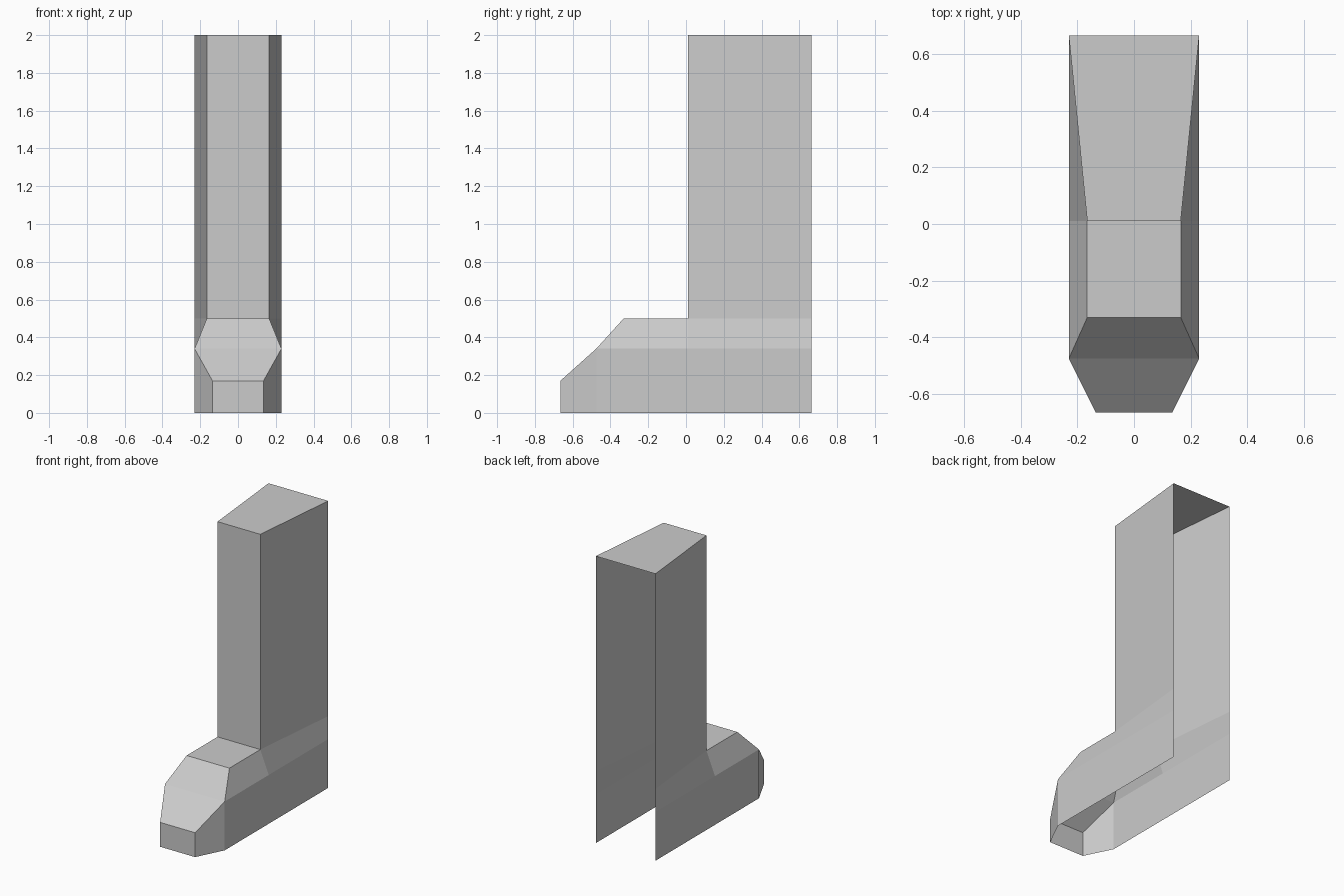
import bpy
import bmesh

cube = bpy.data.objects.get("Cube")
if cube:
    bpy.data.objects.remove(cube, do_unlink=True)

# One plain grey for the whole shell
grey = bpy.data.materials.new("light_grey")
grey.use_nodes = True
color = (0.6, 0.6, 0.6, 1)
grey.diffuse_color = color
grey.node_tree.nodes["Principled BSDF"].inputs["Base Color"].default_value = color

# Ribs from toe to heel: y, (half width, height) of side, ridge, ankle, top
SIDE, WIDE, NARROW = 0.23, (0.23, 0.34), (0.165, 0.5)
TOE = (0.135, 0.17)
ribs = [
    (-0.665, (TOE[0], 0), TOE, TOE, TOE),
    (-0.475, (SIDE, 0), WIDE, WIDE, WIDE),
    (-0.33, (SIDE, 0), WIDE, NARROW, NARROW),
    (0.01, (SIDE, 0), WIDE, NARROW, NARROW),
    (0.01, (SIDE, 0), WIDE, NARROW, (0.165, 2)),
    (0.665, (SIDE, 0), WIDE, (SIDE, 0.5), (SIDE, 2)),
]

bm = bmesh.new()
cache = {}


def vert(x, y, z):
    key = (x, y, z)
    if key not in cache:
        cache[key] = bm.verts.new(key)
    return cache[key]


def face(corners):
    corners = list(dict.fromkeys(corners))
    if len(corners) > 2 and not bm.faces.get(corners):
        bm.faces.new(corners)


def section(y, *half):
    """Open arch: up the left side, across the top and down the right."""
    left = [vert(x, y, z) for x, z in half]
    right = [vert(-x, y, z) for x, z in reversed(half)]
    return left + right


# Skin the ribs; sole and back of the shaft stay open
arches = [section(*rib) for rib in ribs]
for a, b in zip(arches, arches[1:]):
    for i in range(len(a) - 1):
        face([a[i], b[i], b[i + 1], a[i + 1]])

# Blunt toe front
face(arches[0])

bmesh.ops.recalc_face_normals(bm, faces=bm.faces)
top = max(bm.faces, key=lambda f: f.calc_center_median().z)
if top.normal.z < 0:
    bmesh.ops.reverse_faces(bm, faces=bm.faces)

mesh = bpy.data.meshes.new("boot_shell")
bm.to_mesh(mesh)
bm.free()
mesh.materials.append(grey)
boot = bpy.data.objects.new("boot_shell", mesh)
bpy.context.collection.objects.link(boot)
